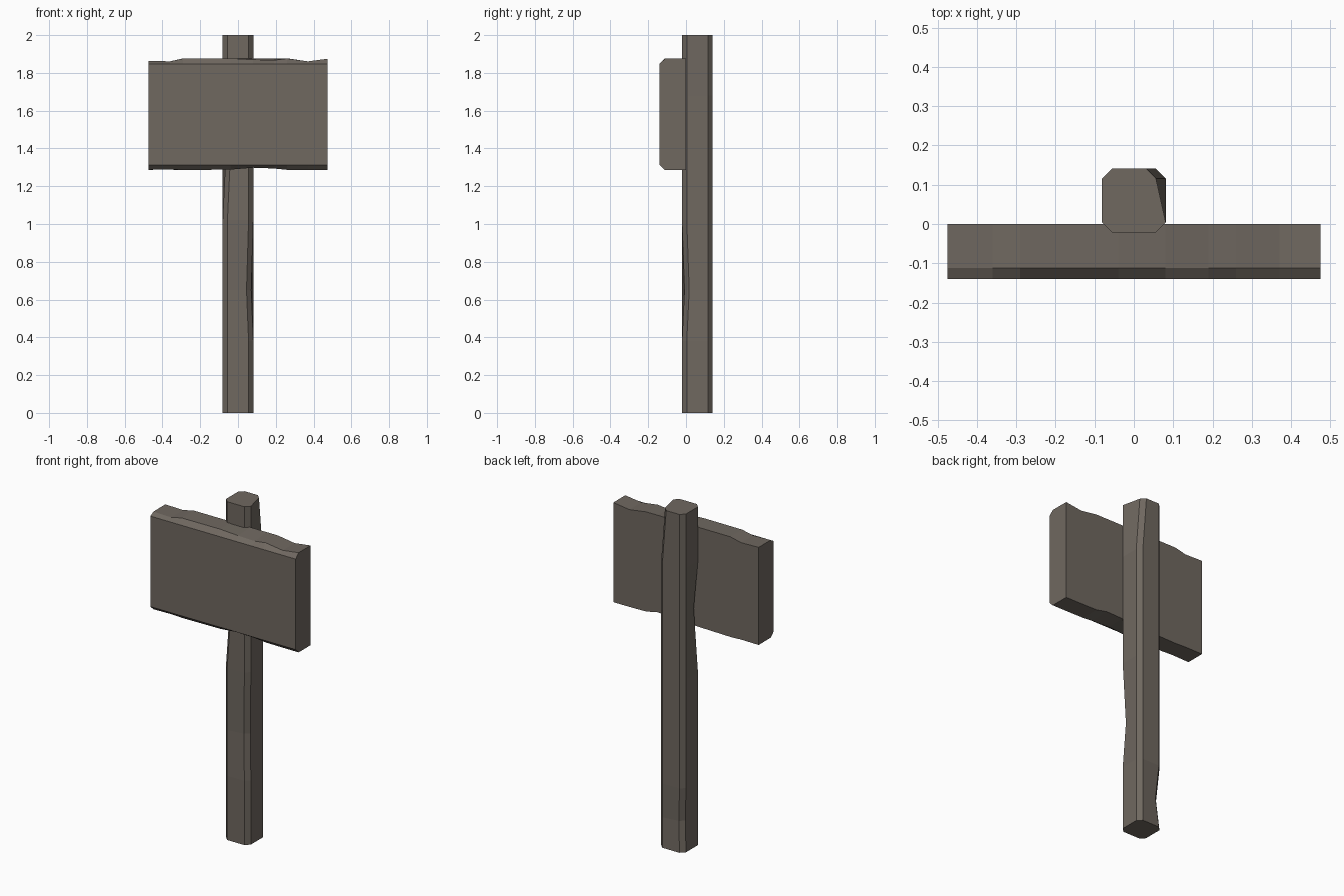
import bpy

if "Cube" in bpy.data.objects:
    bpy.data.objects.remove(bpy.data.objects["Cube"])

# Dark weathered wood
wood = bpy.data.materials.new("dark_wood")
wood.diffuse_color = (0.16, 0.138, 0.117, 1)
wood.use_nodes = True
wood.node_tree.nodes["Principled BSDF"].inputs["Base Color"].default_value = wood.diffuse_color


def loft(name, rings):
    """Skin a list of equal-length rings into a closed, flat-shaded solid."""
    n = len(rings[0])
    verts = [p for ring in rings for p in ring]
    faces = [tuple(range(n))[::-1],
             tuple(range((len(rings) - 1) * n, len(rings) * n))]
    for r in range(len(rings) - 1):
        a, b = r * n, (r + 1) * n
        for i in range(n):
            j = (i + 1) % n
            faces.append((a + i, a + j, b + j, b + i))
    mesh = bpy.data.meshes.new(name)
    mesh.from_pydata(verts, [], faces)
    mesh.materials.append(wood)
    obj = bpy.data.objects.new(name, mesh)
    bpy.context.collection.objects.link(obj)
    return obj


# Post: chamfered square section, one corner carved inward at some heights
HALF, CH, CY = 0.081, 0.025, 0.06
CORNERS = [(1, -1), (1, 1), (-1, 1), (-1, -1)]
CARVE = {  # height: (corner index, x inset, y inset)
    0.18: (2, 0.013, 0.013),
    0.65: (0, 0.011, 0.013),
    1.40: (3, 0.018, 0.014),
    2.00: (1, 0.025, 0.0),
}
post_rings = []
for z in (0, 0.18, 0.38, 0.65, 1.02, 1.40, 1.68, 2.00):
    ring = []
    carved, dx, dy = CARVE.get(z, (-1, 0, 0))
    for i, (sx, sy) in enumerate(CORNERS):
        ix, iy = (dx, dy) if i == carved else (0, 0)
        pair = [(HALF - CH, HALF), (HALF, HALF - CH)]
        if sx == sy:  # keep the ring counter-clockwise
            pair.reverse()
        ring += [(sx * (px - ix), CY + sy * (py - iy), z) for px, py in pair]
    post_rings.append(ring)
loft("post", post_rings)

# Board: bevelled front edges, worn wavy top and bottom
STATIONS = [  # x, top back, top front, bottom back, bottom front
    (-0.475, 1.864, 1.864, 1.287, 1.287),
    (-0.36, 1.861, 1.861, 1.288, 1.289),
    (-0.29, 1.877, 1.876, 1.285, 1.286),
    (-0.04, 1.877, 1.877, 1.290, 1.288),
    (0.08, 1.877, 1.870, 1.300, 1.298),
    (0.19, 1.877, 1.867, 1.303, 1.294),
    (0.26, 1.877, 1.876, 1.288, 1.287),
    (0.37, 1.861, 1.861, 1.286, 1.286),
    (0.475, 1.875, 1.875, 1.286, 1.286),
]
loft("sign_board", [
    [(x, 0, bb), (x, 0, tb), (x, -0.112, tf),
     (x, -0.14, 1.848), (x, -0.14, 1.313), (x, -0.112, bf)]
    for x, tb, tf, bb, bf in STATIONS])
